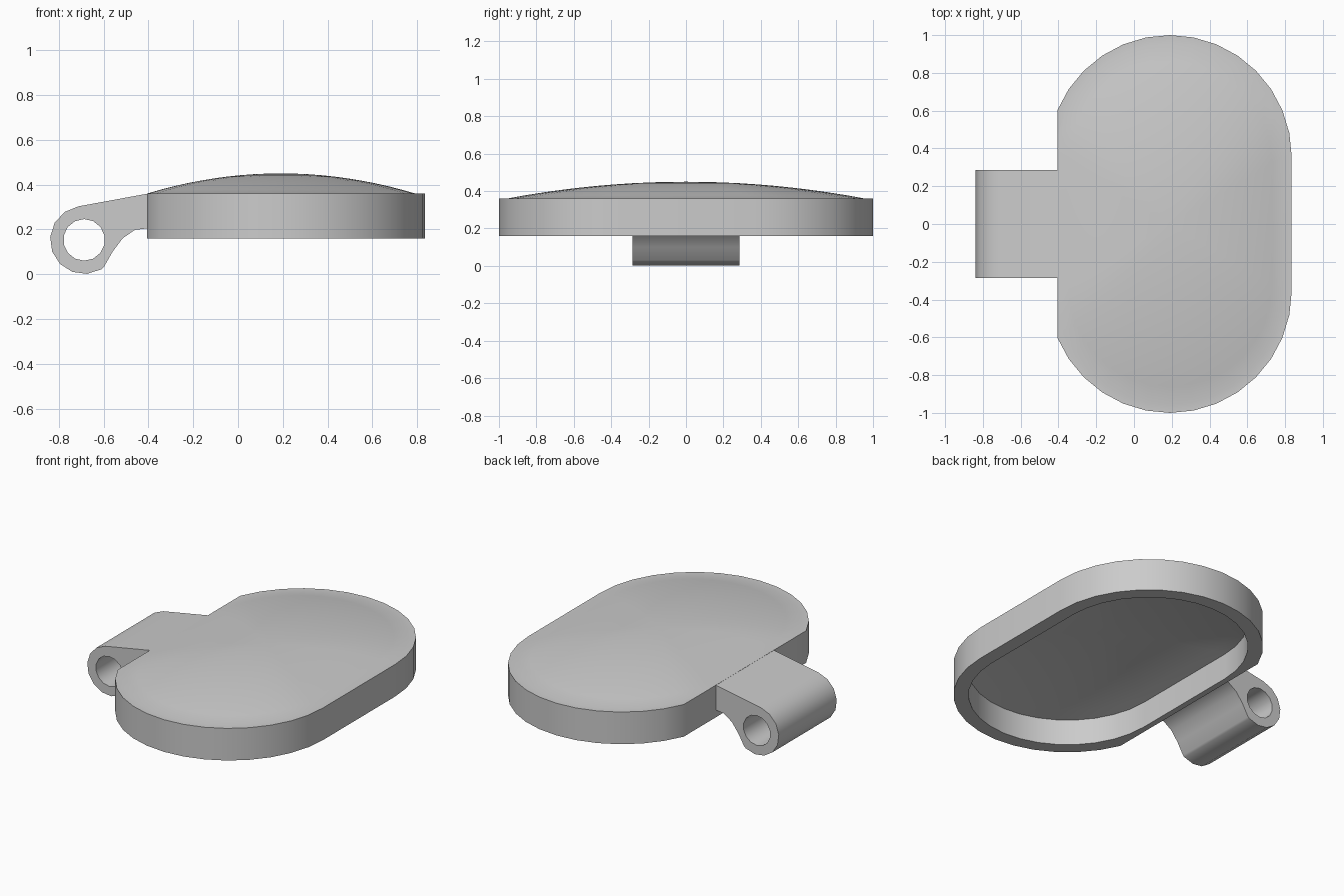
import bpy
import bmesh
from math import cos, sin, pi, radians

cube = bpy.data.objects.get("Cube")
if cube:
    bpy.data.objects.remove(cube, do_unlink=True)

CX = 0.19          # lid centre along x
CAP_Y = 0.355      # centre of each rounded end
CUT_X = -0.406     # straight cut on the hinge side
BASE_Z, RIM_Z = 0.16, 0.36

grey = bpy.data.materials.new("plain grey")
grey.use_nodes = True
grey.diffuse_color = (0.6, 0.6, 0.6, 1)
grey.node_tree.nodes["Principled BSDF"].inputs["Base Color"].default_value = (0.6, 0.6, 0.6, 1)


def finish(bm, name):
    """Turn a bmesh into a shaded, coloured object."""
    bmesh.ops.remove_doubles(bm, verts=bm.verts, dist=0.0005)
    bmesh.ops.recalc_face_normals(bm, faces=bm.faces)
    mesh = bpy.data.meshes.new(name)
    bm.to_mesh(mesh)
    bm.free()
    obj = bpy.data.objects.new(name, mesh)
    bpy.context.collection.objects.link(obj)
    mesh.materials.append(grey)
    bpy.ops.object.select_all(action='DESELECT')
    obj.select_set(True)
    bpy.context.view_layer.objects.active = obj
    bpy.ops.object.shade_smooth_by_angle(angle=radians(32))
    return obj


def stadium(radius, scale=1.0):
    """Rounded-end outline, clipped on the hinge side, scaled about the centre."""
    points = []
    for end in (1, -1):
        for i in range(17):
            a = pi * i / 16 + (0 if end > 0 else pi)
            x = max(CX + radius * cos(a), CUT_X)
            y = end * CAP_Y + radius * sin(a)
            points.append((CX + (x - CX) * scale, y * scale))
    return points


def dome(radius, edge_z, rise, steps=10):
    """Rings of a shallow dome from near the centre out to its edge."""
    return [(stadium(radius, k / steps), edge_z + rise * (1 - (k / steps) ** 2))
            for k in range(1, steps + 1)]


# Hollow lid: domed top, flat rim, side wall, open underside, domed ceiling
sections = dome(0.602, RIM_Z, 0.09)
sections += [(stadium(0.645), RIM_Z), (stadium(0.645), BASE_Z), (stadium(0.56), BASE_Z)]
sections += reversed(dome(0.56, 0.32, 0.08))

bm = bmesh.new()
rings = [[bm.verts.new((x, y, z)) for x, y in pts] for pts, z in sections]
for a, b in zip(rings, rings[1:]):
    for i in range(len(a)):
        j = (i + 1) % len(a)
        bm.faces.new((a[i], a[j], b[j], b[i]))
for ring, z in ((rings[0], RIM_Z + 0.09), (rings[-1], 0.40)):
    tip = bm.verts.new((CX, 0, z))
    for i in range(len(ring)):
        bm.faces.new((ring[i], ring[(i + 1) % len(ring)], tip))
finish(bm, "lid")

# Hinge arm: barrel with a pin hole, blended into the lid side
HX, HZ, HALF = -0.687, 0.153, 0.285
barrel = [(HX + 0.152 * cos(radians(a)), HZ + 0.152 * sin(radians(a)))
          for a in range(100, 310, 25)]
arm = [(CUT_X + 0.005, RIM_Z)] + barrel + [
    (-0.60, 0.03), (-0.56, 0.10), (-0.515, 0.16), (-0.46, 0.198), (CUT_X + 0.005, 0.205)]
hole = [(HX + 0.093 * cos(2 * pi * (i + 0.5) / 14), HZ + 0.093 * sin(2 * pi * (i + 0.5) / 14))
        for i in range(14)]

bm = bmesh.new()
edges = []
for loop in (arm, hole):
    vs = [bm.verts.new((x, -HALF, z)) for x, z in loop]
    edges += [bm.edges.new((vs[i - 1], vs[i])) for i in range(len(vs))]
bmesh.ops.triangle_fill(bm, edges=edges, use_beauty=True)
out = bmesh.ops.extrude_face_region(bm, geom=bm.faces[:], use_keep_orig=True)
moved = [g for g in out["geom"] if isinstance(g, bmesh.types.BMVert)]
bmesh.ops.translate(bm, verts=moved, vec=(0, 2 * HALF, 0))
finish(bm, "hinge_arm")
